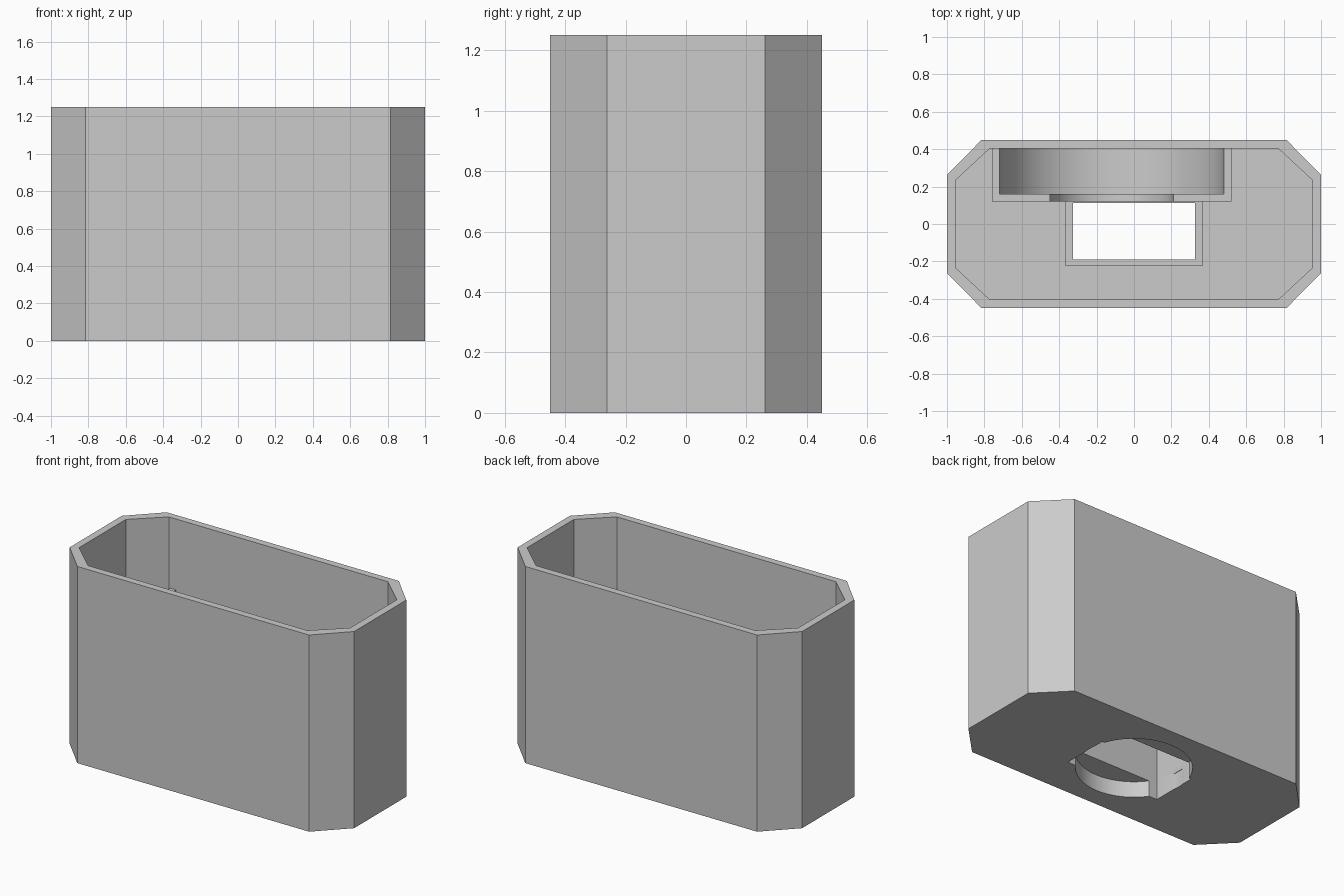
import bpy, bmesh, math
from mathutils import Matrix, Vector

if "Cube" in bpy.data.objects:
    bpy.data.objects.remove(bpy.data.objects["Cube"], do_unlink=True)

grey = bpy.data.materials.new("light_grey")
grey.use_nodes = True
COLOR = (0.6, 0.6, 0.6, 1)
grey.diffuse_color = COLOR
grey.node_tree.nodes["Principled BSDF"].inputs["Base Color"].default_value = COLOR


def finish(name, bm):
    bmesh.ops.recalc_face_normals(bm, faces=bm.faces)
    mesh = bpy.data.meshes.new(name)
    bm.to_mesh(mesh)
    bm.free()
    mesh.materials.append(grey)
    obj = bpy.data.objects.new(name, mesh)
    bpy.context.collection.objects.link(obj)
    return obj


def octagon(name, x, y, cx, cy, z0, z1):
    """Chamfered rectangle, extruded upward."""
    quarter = [(x, cy), (cx, y)]
    pts = quarter + [(-a, b) for a, b in quarter[::-1]]
    pts += [(-a, -b) for a, b in pts]
    bm = bmesh.new()
    face = bm.faces.new([bm.verts.new((a, b, z0)) for a, b in pts])
    ext = bmesh.ops.extrude_face_region(bm, geom=[face])["geom"]
    verts = [v for v in ext if isinstance(v, bmesh.types.BMVert)]
    bmesh.ops.translate(bm, verts=verts, vec=(0, 0, z1 - z0))
    return finish(name, bm)


def box(name, lo, hi):
    bm = bmesh.new()
    lo, hi = Vector(lo), Vector(hi)
    bmesh.ops.create_cube(bm, size=1, matrix=Matrix.Translation((lo + hi) / 2)
                          @ Matrix.Diagonal((*(hi - lo), 1)))
    return finish(name, bm)


def cylinder(name, center, r, depth, along_y=False):
    bm = bmesh.new()
    turn = Matrix.Rotation(math.pi / 2 if along_y else 0, 4, 'X')
    bmesh.ops.create_cone(bm, cap_ends=True, segments=96, radius1=r, radius2=r,
                          depth=depth, matrix=Matrix.Translation(center) @ turn)
    return finish(name, bm)


def cut(obj, *cutters):
    for c in cutters:
        c.hide_render = True
        mod = obj.modifiers.new("cut", 'BOOLEAN')
        mod.operation, mod.solver, mod.object = 'DIFFERENCE', 'EXACT', c
    bpy.context.view_layer.update()
    graph = bpy.context.evaluated_depsgraph_get()
    mesh = bpy.data.meshes.new_from_object(obj.evaluated_get(graph))
    obj.modifiers.clear()
    obj.data = mesh
    for c in cutters:
        bpy.data.objects.remove(c, do_unlink=True)
    bpy.ops.object.select_all(action='DESELECT')
    bpy.context.view_layer.objects.active = obj
    obj.select_set(True)
    bpy.ops.object.shade_smooth_by_angle(angle=math.radians(20))


FLOOR, TOP, CRADLE_TOP, CRADLE_X = 0.14, 1.25, 0.8, -0.12

# Outer case with open top, round recess and rectangular opening underneath
case = octagon("case", 1, 0.45, 0.815, 0.262, 0, TOP)
cut(case,
    octagon("cavity", 0.953, 0.405, 0.77, 0.235, FLOOR, TOP + 0.2),
    cylinder("round_recess", (0, 0, 0), 0.33, 0.2),
    box("opening", (-0.327, -0.19, -0.1), (0.327, 0.112, 0.3)))

# Rectangular sleeve rising around the opening
sleeve = box("sleeve", (-0.367, -0.225, FLOOR), (0.367, 0.12, 0.42))
cut(sleeve, box("sleeve_hole", (-0.327, -0.19, 0), (0.327, 0.112, 1)))

# Half-round cradle against the back wall, with a notch in its front plate
cradle = box("cradle", (CRADLE_X - 0.64, 0.12, FLOOR), (CRADLE_X + 0.64, 0.405, CRADLE_TOP))
cut(cradle,
    cylinder("cradle_bore", (CRADLE_X, 0.36, CRADLE_TOP), 0.6, 0.4, True),
    cylinder("cradle_notch", (CRADLE_X, 0.1, CRADLE_TOP), 0.33, 0.3, True))
